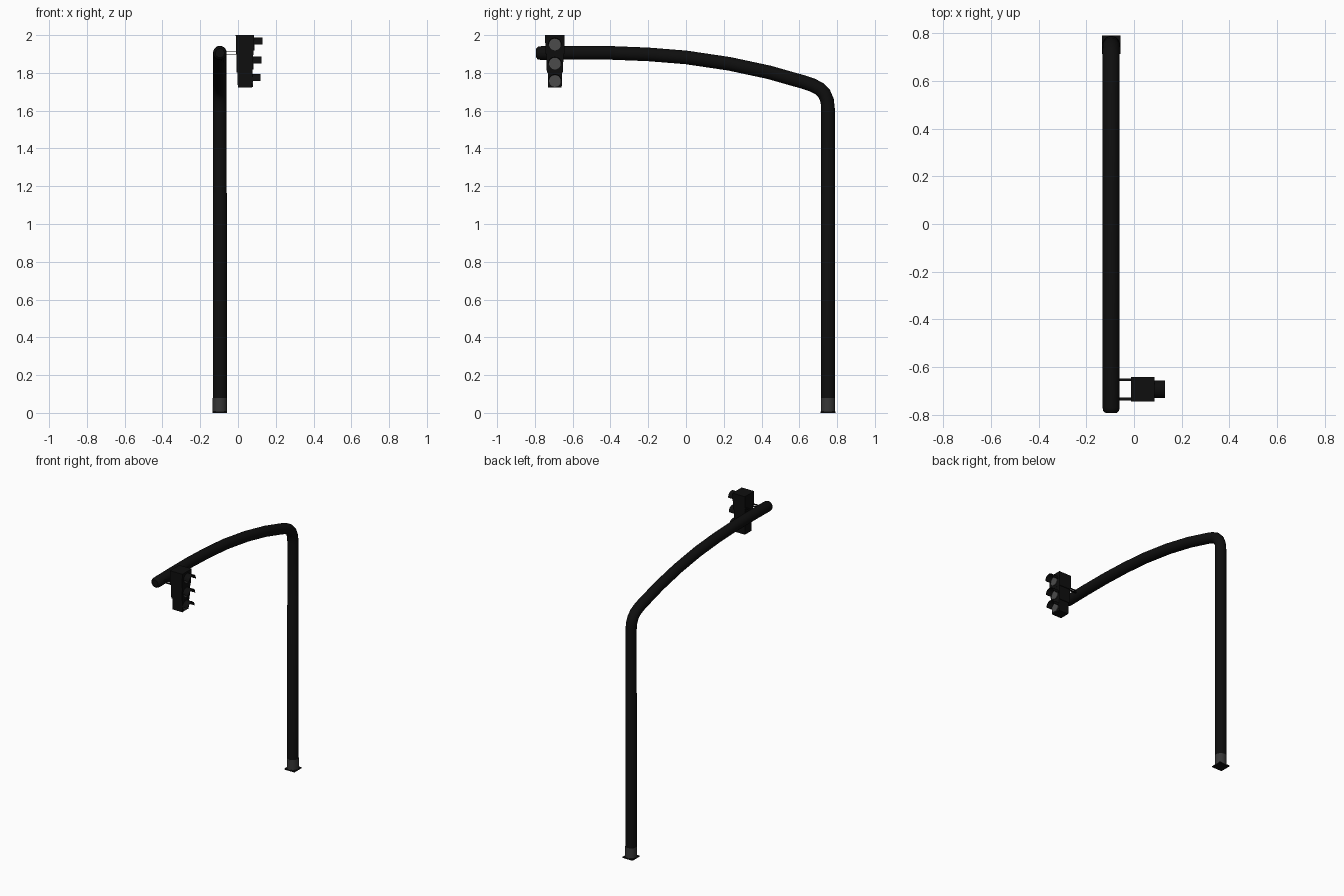
import bpy, bmesh, math
from mathutils import Vector

if "Cube" in bpy.data.objects:
    bpy.data.objects.remove(bpy.data.objects["Cube"])


def material(name, v):
    m = bpy.data.materials.new(name)
    m.diffuse_color = (v, v, v, 1)
    m.use_nodes = True
    m.node_tree.nodes["Principled BSDF"].inputs["Base Color"].default_value = m.diffuse_color
    return m


BLACK = material("black_paint", 0.0045)
GREY = material("base_grey", 0.038)
LENS = material("lens_grey", 0.07)
PX, PY = -0.096, 0.752     # pole axis
SY = -0.694                # signal centre line


def finish(name, bm, mat, smooth=False):
    bmesh.ops.recalc_face_normals(bm, faces=bm.faces)
    me = bpy.data.meshes.new(name)
    bm.to_mesh(me)
    bm.free()
    me.materials.append(mat)
    ob = bpy.data.objects.new(name, me)
    bpy.context.collection.objects.link(ob)
    if smooth:
        bpy.ops.object.select_all(action='DESELECT')
        ob.select_set(True)
        bpy.context.view_layer.objects.active = ob
        bpy.ops.object.shade_smooth_by_angle(angle=math.radians(40))
    return ob


def loft(name, rings, mat, smooth=False):
    """Skin a list of closed point rings and cap both ends."""
    bm = bmesh.new()
    vr = [[bm.verts.new(p) for p in r] for r in rings]
    n = len(vr[0])
    for a, b in zip(vr, vr[1:]):
        for i in range(n):
            j = (i + 1) % n
            bm.faces.new((a[i], a[j], b[j], b[i]))
    bm.faces.new(vr[0])
    bm.faces.new(vr[-1])
    return finish(name, bm, mat, smooth)


def tube(name, path, mat, n=20):
    """Round tube along (y, z, radius) points at the pole's x."""
    rings = []
    for k, (y, z, r) in enumerate(path):
        a, b = path[max(k - 1, 0)], path[min(k + 1, len(path) - 1)]
        t = Vector((0, b[0] - a[0], b[1] - a[1])).normalized()
        side = Vector((1, 0, 0))
        up = t.cross(side)
        c = Vector((PX, y, z))
        rings.append([c + r * (math.cos(q) * side + math.sin(q) * up)
                      for q in (2 * math.pi * i / n for i in range(n))])
    return loft(name, rings, mat, True)


def rect(x0, x1, hy, z, cy=SY):
    return [(x0, cy - hy, z), (x1, cy - hy, z), (x1, cy + hy, z), (x0, cy + hy, z)]


# base plate and grey foot sleeve
loft("base_plate", [rect(PX - .039, PX + .039, .039, z, PY) for z in (0, .008)], BLACK)
tube("foot_sleeve", [(PY, .008, .038), (PY, .08, .038)], GREY)

# pole, bend and arched arm in one sweep
bend = [(.752, 1.61), (.747, 1.655), (.732, 1.69), (.705, 1.717), (.67, 1.735), (.63, 1.749)]
arm = [(.44, 1.803), (.23, 1.848), (0, 1.882), (-.2, 1.898), (-.4, 1.906), (-.6, 1.907), (-.77, 1.905)]
path = [(PY, .08, .0375), (PY, 1.16, .0375), (PY, 1.165, .036)]
path += [(y, z, .036) for y, z in bend + arm]
path += [(-.785, 1.905, .033), (-.793, 1.905, .024)]
tube("pole_and_arm", path, BLACK)

# signal heads: z top, z bottom, back x, front x, half width, lens z, hood reach
heads = [("top", 2.0, 1.9, -.012, .086, .052, 1.95, .13),
         ("middle", 1.9, 1.803, -.009, .081, .045, 1.849, .125),
         ("bottom", 1.803, 1.722, -.003, .078, .038, 1.757, .12)]
for tag, zt, zb, xb, xf, hy, zl, reach in heads:
    loft(tag + "_signal_housing",
         [rect(xb + .002, xf - .004, hy - .002, zb), rect(xb, xf, hy, zt)], BLACK)

    # lens disc
    n = 20
    loft(tag + "_lens",
         [[(x, SY + .031 * math.cos(2 * math.pi * i / n), zl + .031 * math.sin(2 * math.pi * i / n))
           for i in range(n)] for x in (xf - .008, xf + .002)], LENS)

    # half-round hood over the lens
    arc = [math.pi * i / 12 for i in range(13)]
    prof = [(.037, a) for a in arc] + [(.033, a) for a in reversed(arc)]
    loft(tag + "_hood",
         [[(x, SY + r * math.cos(a), zl + r * math.sin(a)) for r, a in prof]
          for x in (xf - .006, reach)], BLACK, True)

# paired thin bracket straps from the arm to the signal
for side in (-1, 1):
    for z in (1.899, 1.914):
        loft("bracket_strap", [rect(PX + .02, 0, .006, zz, SY + side * .04)
                               for zz in (z - .002, z + .002)], BLACK)
